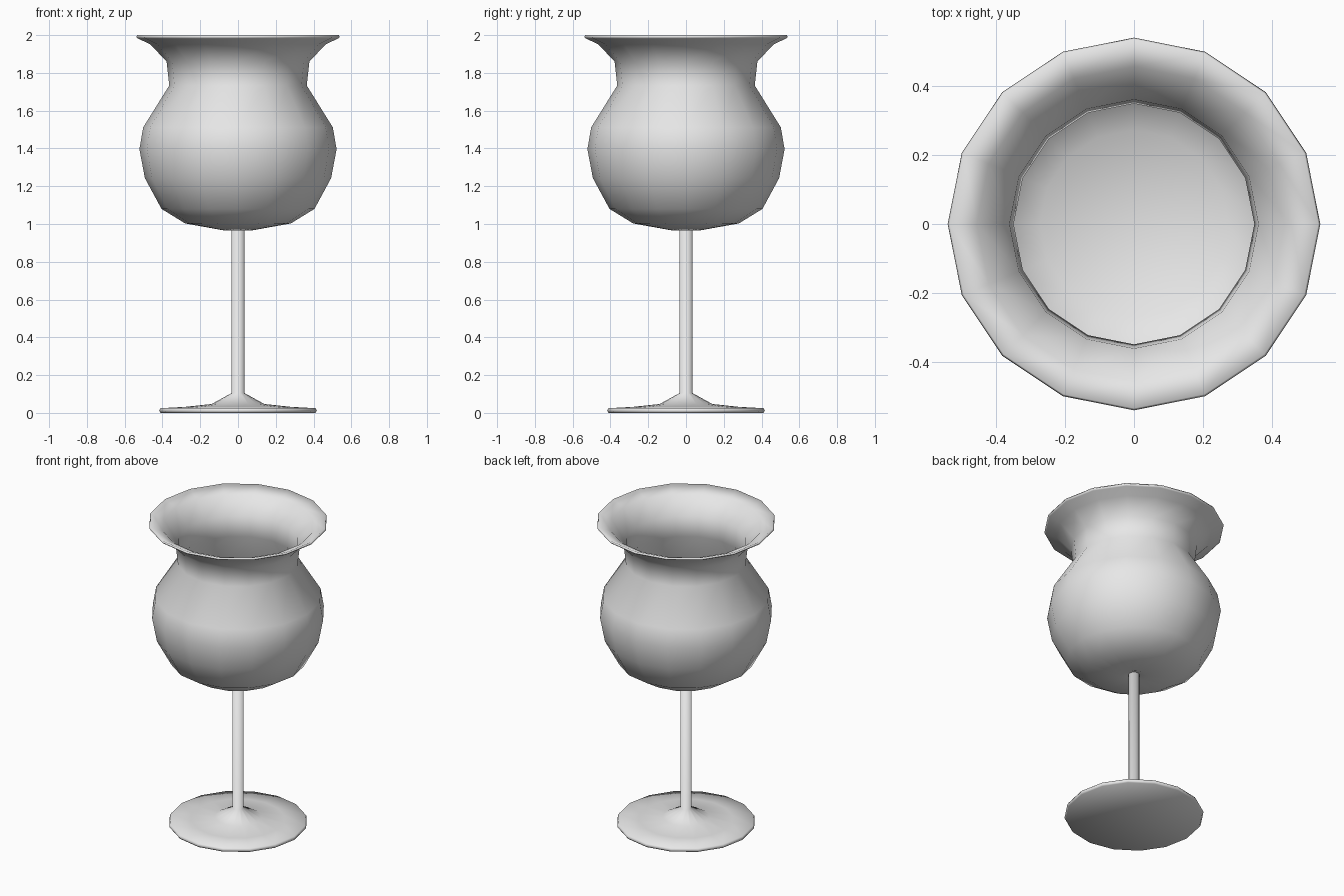
import bpy
import bmesh
from math import tau

SIDES = 16

cube = bpy.data.objects.get("Cube")
if cube:
    bpy.data.objects.remove(cube, do_unlink=True)

# Single pale grey colour
grey = bpy.data.materials.new("pale_grey")
grey.use_nodes = True
grey.diffuse_color = (0.8, 0.8, 0.8, 1)
grey.node_tree.nodes["Principled BSDF"].inputs["Base Color"].default_value = (0.8, 0.8, 0.8, 1)


def lathe(name, profile):
    """Spin an (r, z) profile around the z axis into a smooth solid."""
    bm = bmesh.new()
    verts = [bm.verts.new((r, 0, z)) for r, z in profile]
    edges = [bm.edges.new(pair) for pair in zip(verts, verts[1:])]
    bmesh.ops.spin(bm, geom=verts + edges, cent=(0, 0, 0), axis=(0, 0, 1),
                   angle=tau, steps=SIDES, use_duplicate=False)
    bmesh.ops.remove_doubles(bm, verts=bm.verts, dist=0.0005)
    bmesh.ops.recalc_face_normals(bm, faces=bm.faces)
    for face in bm.faces:
        face.smooth = True
    mesh = bpy.data.meshes.new(name)
    bm.to_mesh(mesh)
    bm.free()
    mesh.materials.append(grey)
    obj = bpy.data.objects.new(name, mesh)
    bpy.context.collection.objects.link(obj)
    return obj


# Foot flaring up into the slender stem
lathe("foot_and_stem", [
    (0, 0.005), (0.41, 0), (0.418, 0.012), (0.41, 0.025),
    (0.28, 0.032), (0.14, 0.047), (0.034, 0.105), (0.034, 0.985), (0, 0.985),
])

# Round bowl with a pinched neck and flared lip: outer wall, then inner wall
outer = [
    (0, 0.98), (0.034, 0.98), (0.075, 0.966), (0.28, 1.003), (0.405, 1.08),
    (0.493, 1.243), (0.522, 1.396), (0.502, 1.512), (0.364, 1.733),
    (0.378, 1.86), (0.465, 1.952), (0.53, 1.982),
]
lip = [(0.539, 1.99), (0.533, 2.0)]
inner = [
    (0.455, 1.966), (0.36, 1.865), (0.348, 1.735), (0.485, 1.508),
    (0.506, 1.396), (0.478, 1.25), (0.393, 1.092), (0.272, 1.018), (0, 0.992),
]
lathe("bowl", outer + lip + inner)
